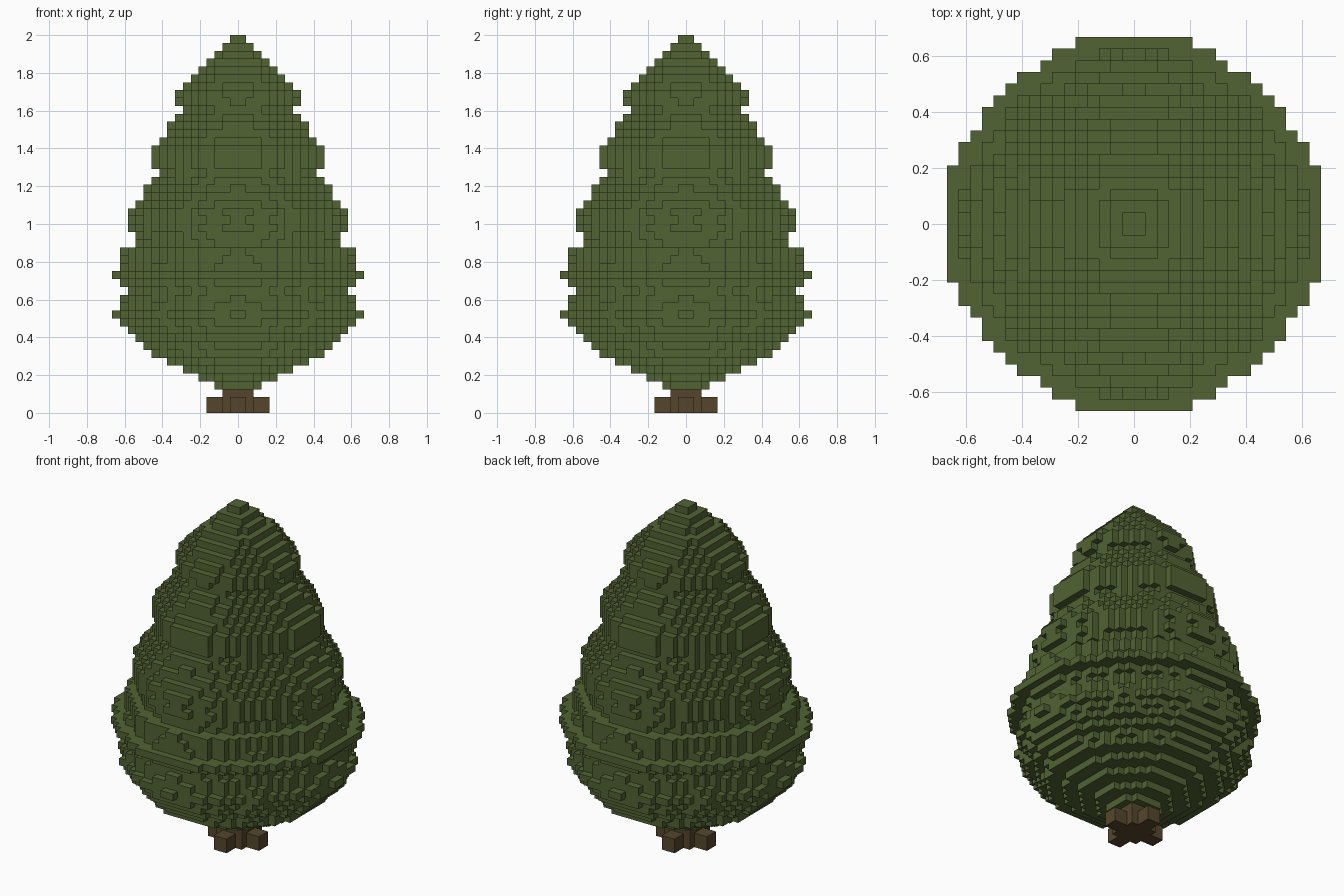
import bpy
import bmesh
from mathutils import Vector

UNIT = 2 / 48      # edge of one block
ROUND = 1.7        # roundness of each layer's outline

cube = bpy.data.objects.get("Cube")
if cube:
    bpy.data.objects.remove(cube, do_unlink=True)


def make_material(name, rgb):
    mat = bpy.data.materials.new(name)
    mat.use_nodes = True
    colour = (*rgb, 1)
    mat.diffuse_color = colour
    mat.node_tree.nodes["Principled BSDF"].inputs["Base Color"].default_value = colour
    return mat


def mirror_index(i):
    return i if i >= 0 else -1 - i


def layer(z, inside, reach=16):
    """Blocks of one layer, symmetric about both axes."""
    return {(i, j, z) for i in range(-reach, reach) for j in range(-reach, reach)
            if inside(mirror_index(i), mirror_index(j))}


def disc(z, half, tip):
    """Rounded layer: half width in blocks, and half width of its outermost row."""
    limit = (half - 1) ** ROUND + max(tip - 0.8, 0) ** ROUND
    return layer(z, lambda a, b: a ** ROUND + b ** ROUND <= limit)


def build_blocks(name, blocks, mat):
    """Mesh of the exposed block sides only."""
    bm = bmesh.new()
    verts = {}

    def corner(point):
        key = tuple(int(round(c)) for c in point)
        if key not in verts:
            verts[key] = bm.verts.new(Vector(key) * UNIT)
        return verts[key]

    for block in blocks:
        for axis in range(3):
            for side in (0, 1):
                step = Vector((0, 0, 0))
                step[axis] = 1 if side else -1
                if tuple(int(c) for c in Vector(block) + step) in blocks:
                    continue
                u, v = Vector((0, 0, 0)), Vector((0, 0, 0))
                u[(axis + 1) % 3] = 1
                v[(axis + 2) % 3] = 1
                base = Vector(block)
                base[axis] += side
                ring = [base, base + u, base + u + v, base + v]
                if not side:
                    ring.reverse()
                bm.faces.new([corner(p) for p in ring])
    mesh = bpy.data.meshes.new(name)
    bm.to_mesh(mesh)
    bm.free()
    mesh.materials.append(mat)
    obj = bpy.data.objects.new(name, mesh)
    bpy.context.collection.objects.link(obj)
    return obj


green = make_material("leaf green", (0.084, 0.125, 0.034))
brown = make_material("bark brown", (0.091, 0.062, 0.025))

# Trunk: square core with four short roots
trunk = set()
for z in range(3):
    trunk |= layer(z, lambda a, b: max(a, b) < 2)
for z in range(2):
    trunk |= layer(z, lambda a, b: min(a, b) < 1 and max(a, b) < 4)
build_blocks("trunk", trunk, brown)

# Foliage: half widths of the layers from the bottom up, with outermost rows
halves = [3, 5, 7, 9, 11, 12, 13, 14, 15, 15, 15, 14, 14, 15, 16, 15, 15, 14,
          13, 13, 13, 14, 13, 13, 12, 12, 11, 10, 10, 11, 11, 10, 9, 9, 8,
          7, 7, 8, 7, 6, 5, 4, 3, 2, 1]
tips = "223343443535435325" "34515341345333422" "3422333221"
foliage = set()
for n, (half, tip) in enumerate(zip(halves, tips)):
    foliage |= disc(n + 3, half, int(tip))
build_blocks("foliage", foliage, green)
